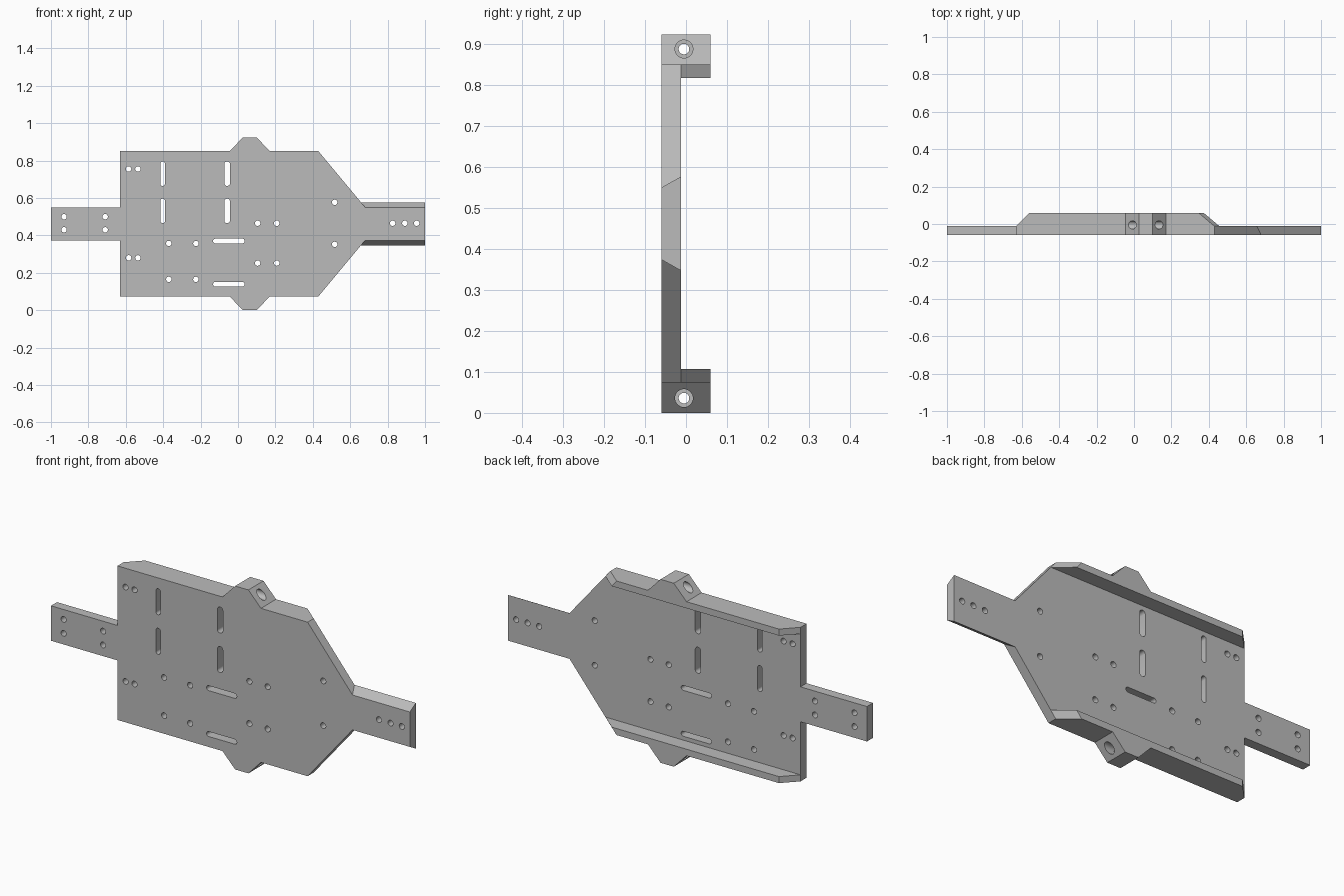
import bpy, bmesh, math
from mathutils import Vector

if "Cube" in bpy.data.objects:
    bpy.data.objects.remove(bpy.data.objects["Cube"], do_unlink=True)

MID = 0.462                            # height of the symmetry line
FRONT, SHELF, BACK = -0.06, -0.012, 0.06   # plate front, plate back, rail back

grey = bpy.data.materials.new("plain grey")
grey.use_nodes = True
grey.diffuse_color = (0.5, 0.5, 0.5, 1)
grey.node_tree.nodes["Principled BSDF"].inputs["Base Color"].default_value = (0.5, 0.5, 0.5, 1)


def prism(bm, start, end):
    """Closed solid between two matching loops of points."""
    a = [bm.verts.new(p) for p in start]
    b = [bm.verts.new(p) for p in end]
    bm.faces.new(a)
    bm.faces.new(b[::-1])
    for i in range(len(a)):
        j = (i + 1) % len(a)
        bm.faces.new((a[i], b[i], b[j], a[j]))


def finish(bm, name):
    bmesh.ops.recalc_face_normals(bm, faces=bm.faces)
    mesh = bpy.data.meshes.new(name)
    bm.to_mesh(mesh)
    bm.free()
    mesh.materials.append(grey)
    obj = bpy.data.objects.new(name, mesh)
    bpy.context.collection.objects.link(obj)
    return obj


def combine(target, other, operation):
    mod = target.modifiers.new(operation.lower(), 'BOOLEAN')
    mod.operation, mod.solver, mod.object = operation, 'EXACT', other
    bpy.context.view_layer.objects.active = target
    bpy.ops.object.modifier_apply(modifier=mod.name)
    bpy.data.objects.remove(other, do_unlink=True)


def outline(half, y):
    """Mirror half a profile of (x, offset) about the symmetry line."""
    pts = half + [(x, -d) for x, d in reversed(half)]
    return [(x, y, MID + d) for x, d in pts]


# Chassis plate with both arms; the right arm widens toward the back
body = [(-1, 0.088), (-0.63, 0.088), (-0.63, 0.388), (0.43, 0.388)]
bm = bmesh.new()
prism(bm, outline(body + [(0.68, 0.088), (1, 0.088)], FRONT),
      outline(body + [(0.6575, 0.115), (1, 0.115)], SHELF))
chassis = finish(bm, "chassis_plate")

# Side rails along the back and pointed ears, top and bottom
rail = [(-0.6, -0.03), (-0.63, SHELF), (-0.56, BACK), (0.345, BACK), (0.43, SHELF), (0.40, -0.03)]
slant = [0, 0, 0, 0.027, 0.027, 0.027]
ear = [(-0.045, 0.37), (-0.045, 0.388), (0.026, 0.462), (0.1, 0.462), (0.17, 0.388), (0.17, 0.37)]
for side in (1, -1):
    bm = bmesh.new()
    prism(bm, [(x, y, MID + side * 0.388) for x, y in rail],
          [(x + s, y, MID + side * 0.355) for (x, y), s in zip(rail, slant)])
    combine(chassis, finish(bm, "side_rail"), 'UNION')
    bm = bmesh.new()
    prism(bm, *[[(x, y, MID + side * d) for x, d in ear] for y in (FRONT, BACK)])
    combine(chassis, finish(bm, "mounting_ear"), 'UNION')


def capsule(x, z, radius, dx=0, dz=0, n=24):
    """Round hole, or a slot when a half length dx or dz is given."""
    pts = []
    for i in range(n):
        a = math.tau * (i + 0.5) / n
        c, s = math.cos(a), math.sin(a)
        pts.append((x + radius * c + math.copysign(dx, c), z + radius * s + math.copysign(dz, s)))
    return pts


# Screw holes in rectangular groups, then adjustment slots
groups = [((-0.93, -0.71), (0.43, 0.5)), ((-0.585, -0.535), (0.28, 0.755)),
          ((-0.37, -0.225), (0.165, 0.357)), ((0.105, 0.207), (0.252, 0.465)),
          ((0.517,), (0.352, 0.577)), ((0.827, 0.892, 0.955), (0.465,))]
cuts = [capsule(x, z, 0.0145) for xs, zs in groups for x in xs for z in zs]
for z in (0.531, 0.73):
    cuts.append(capsule(-0.403, z, 0.0125, dz=0.053))
    cuts.append(capsule(-0.058, z, 0.0155, dz=0.05))
for z in (0.37, 0.139):
    cuts.append(capsule(-0.049, z, 0.0125, dx=0.072))
bm = bmesh.new()
for loop in cuts:
    prism(bm, *[[(x, y, z) for x, z in loop] for y in (-0.1, 0.03)])
combine(chassis, finish(bm, "hole_cutter"), 'DIFFERENCE')

# Stepped bores running sideways through the ears
for radius, spans in ((0.013, [(-0.1, 0.25)]), (0.022, [(-0.1, 0.035), (0.09, 0.25)])):
    bm = bmesh.new()
    for side in (1, -1):
        loop = capsule(-0.005, MID + side * 0.426, radius)
        for span in spans:
            prism(bm, *[[(x, y, z) for y, z in loop] for x in span])
    combine(chassis, finish(bm, "bore_cutter"), 'DIFFERENCE')

for obj in bpy.context.selected_objects:
    obj.select_set(False)
chassis.select_set(True)
bpy.context.view_layer.objects.active = chassis
bpy.ops.object.shade_smooth_by_angle(angle=math.radians(30))
